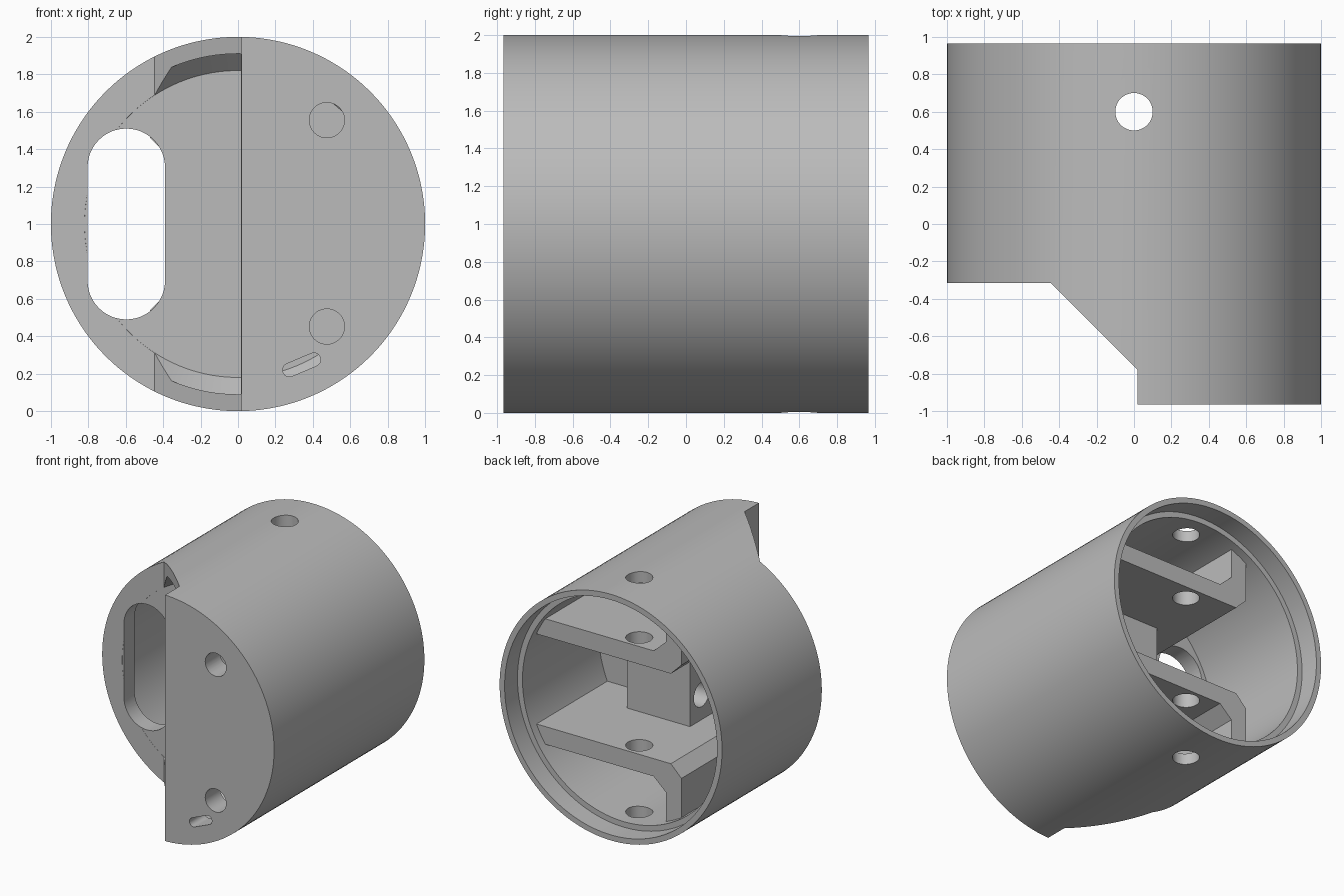
import bpy, bmesh, math
from mathutils import Matrix, Vector

cube = bpy.data.objects.get("Cube")
if cube:
    bpy.data.objects.remove(cube)

grey = bpy.data.materials.new("plain_grey")
grey.use_nodes = True
grey.diffuse_color = (0.5, 0.5, 0.5, 1)
grey.node_tree.nodes["Principled BSDF"].inputs["Base Color"].default_value = (0.5, 0.5, 0.5, 1)


def finish(name, bm):
    bmesh.ops.recalc_face_normals(bm, faces=bm.faces[:])
    mesh = bpy.data.meshes.new(name)
    bm.to_mesh(mesh)
    bm.free()
    mesh.materials.append(grey)
    ob = bpy.data.objects.new(name, mesh)
    bpy.context.collection.objects.link(ob)
    return ob


def lathe(name, profile, steps=144):
    """Revolve (radius, y) points about the lengthwise axis at z = 1."""
    bm = bmesh.new()
    vs = [bm.verts.new((r, y, 1)) for r, y in profile]
    es = [bm.edges.new(p) for p in zip(vs, vs[1:])]
    bmesh.ops.spin(bm, geom=vs + es, cent=(0, 0, 1), axis=(0, 1, 0),
                   angle=math.tau, steps=steps, use_duplicate=False)
    bmesh.ops.remove_doubles(bm, verts=bm.verts[:], dist=1e-5)
    return finish(name, bm)


def prism(name, points, direction):
    """Extrude a flat outline of 3D points along a direction."""
    bm = bmesh.new()
    face = bm.faces.new([bm.verts.new(p) for p in points])
    ext = bmesh.ops.extrude_face_region(bm, geom=[face])
    moved = [g for g in ext["geom"] if isinstance(g, bmesh.types.BMVert)]
    bmesh.ops.translate(bm, verts=moved, vec=Vector(direction))
    return finish(name, bm)


def slot(name, a, b, r, y0, y1, n=24):
    """Rounded slot running along y between two (x, z) end centres."""
    t = math.atan2(b[1] - a[1], b[0] - a[0])
    pts = []
    for c, start in ((b, t - math.pi / 2), (a, t + math.pi / 2)):
        for i in range(n + 1):
            w = start + math.pi * i / n
            pts.append((c[0] + r * math.cos(w), y0, c[1] + r * math.sin(w)))
    return prism(name, pts, (0, y1 - y0, 0))


def rod(name, centre, r, length, axis):
    rot = Matrix.Rotation(math.pi / 2, 4, axis) if axis != "Z" else Matrix()
    bm = bmesh.new()
    bmesh.ops.create_cone(bm, cap_ends=True, segments=48, radius1=r, radius2=r,
                          depth=length, matrix=Matrix.Translation(centre) @ rot)
    return finish(name, bm)


def cut(target, cutters):
    bpy.context.view_layer.objects.active = target
    for c in cutters:
        c.hide_render = True
        m = target.modifiers.new("cut", "BOOLEAN")
        m.operation, m.solver, m.object = "DIFFERENCE", "EXACT", c
        bpy.ops.object.modifier_apply(modifier=m.name)


def smooth(ob):
    bpy.ops.object.select_all(action="DESELECT")
    ob.select_set(True)
    bpy.context.view_layer.objects.active = ob
    bpy.ops.object.shade_smooth_by_angle(angle=math.radians(25))


# Housing: tube with a stepped open back and a cross wall
housing = lathe("housing", [(0, -.965), (1, -.965), (1, .965), (.955, .965), (.955, .8),
                            (.91, .8), (.91, -.18), (0, -.18)])

# Front chamber with a sloped rim, and the notch that opens one side of it
chamber = lathe("chamber_cutter", [(0, -.315), (.82, -.315), (.91, -.405), (.91, -.775), (0, -.775)])
notch = prism("notch_cutter", [(-2, -2, -1), (.02, -2, -1), (.02, -.78, -1),
                               (-.445, -.3155, -1), (-2, -.3155, -1)], (0, 0, 4))

# Openings
cross_hole = rod("cross_hole_cutter", (0, .6, 1), .1, 3, "Z")
window = slot("window_cutter", (-.597, .697), (-.597, 1.303), .207, -.6, 0)
small_slot = slot("small_slot_cutter", (.275, .22), (.405, .275), .036, -1.2, -.6)
plate_holes = [rod("plate_hole_cutter", (.475, -.9, z), .094, .5, "X") for z in (.452, 1.555)]
cut(housing, [chamber, notch, cross_hole, window, small_slot] + plate_holes)
smooth(housing)

# Lower and upper angled shelves, mirrored about mid height
outline = [(.85, .366), (-.375, .366), (-.47, .46), (-.47, .802), (-.33, .87),
           (-.33, .61), (-.22, .51), (.78, .51)]
for name, side in (("lower_shelf", -1), ("upper_shelf", 1)):
    shelf = prism(name, [(x, -.25, 1 + side * h) for x, h in outline], (0, .98, 0))
    cut(shelf, [cross_hole])
    smooth(shelf)

# Block between the shelves with a bore in its side
block = prism("inner_block", [(-.12, -.25, .56), (.448, -.25, .56), (.448, -.25, 1.44),
                              (-.12, -.25, 1.44)], (0, .37, 0))
bore = rod("bore_cutter", (-.12, -.03, .84), .1, .4, "Y")
cut(block, [bore])
smooth(block)

# Remove the cutting shapes
for c in [chamber, notch, cross_hole, window, small_slot, bore] + plate_holes:
    bpy.data.objects.remove(c)
